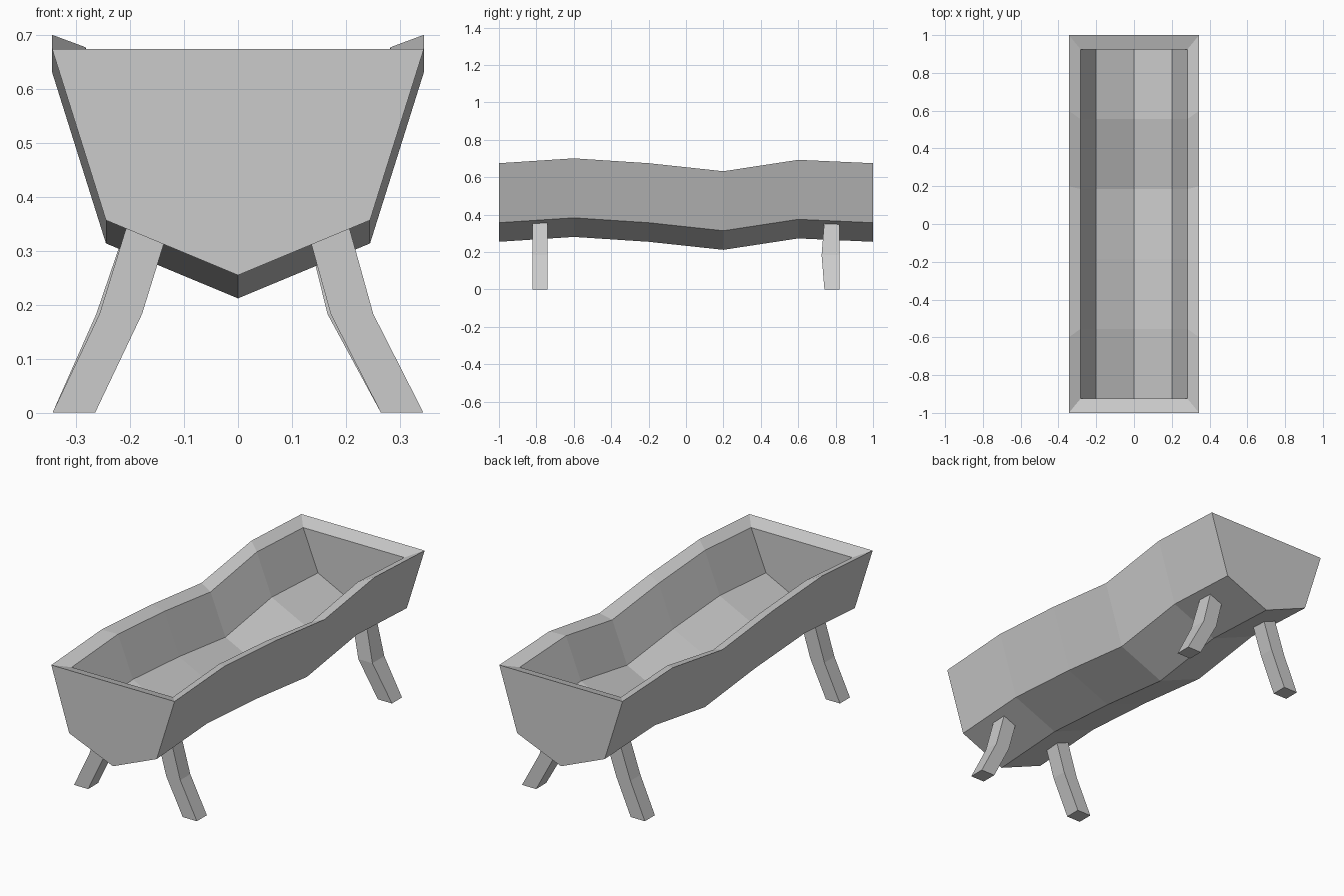
import bpy
import bmesh

cube = bpy.data.objects.get("Cube")
if cube:
    bpy.data.objects.remove(cube, do_unlink=True)

grey = bpy.data.materials.new("plain_grey")
grey.use_nodes = True
COLOUR = (0.6, 0.6, 0.6, 1)
grey.diffuse_color = COLOUR
grey.node_tree.nodes["Principled BSDF"].inputs["Base Color"].default_value = COLOUR


def finish(name, bm):
    bmesh.ops.recalc_face_normals(bm, faces=bm.faces)
    mesh = bpy.data.meshes.new(name)
    bm.to_mesh(mesh)
    bm.free()
    mesh.materials.append(grey)
    obj = bpy.data.objects.new(name, mesh)
    bpy.context.collection.objects.link(obj)
    return obj


def bridge(bm, a, b):
    """Join two open or closed strips of vertices with quads."""
    for i in range(len(a) - 1):
        bm.faces.new((a[i], a[i + 1], b[i + 1], b[i]))


# Trough: an outer and an inner shell sharing a wavy line, joined by the rim
WAVE = [(-1, 0), (-0.6, 0.026), (-0.2, 0), (0.2, -0.043), (0.6, 0.018), (1, 0)]
OUTER = [(0.345, 0.675), (0.245, 0.357), (0, 0.255)]
INNER = [(0.283, 0.652), (0.2, 0.445), (0, 0.345)]


def shell(bm, half, y_scale):
    profile = half + [(-x, z) for x, z in reversed(half[:-1])]
    rings = [[bm.verts.new((x, y * y_scale, z + dz)) for x, z in profile]
             for y, dz in WAVE]
    for a, b in zip(rings, rings[1:]):
        bridge(bm, a, b)
    bm.faces.new(rings[0])
    bm.faces.new(rings[-1])
    # rim loop around the open top
    return ([r[0] for r in rings] + [r[-1] for r in reversed(rings)] + [rings[0][0]])


bm = bmesh.new()
bridge(bm, shell(bm, OUTER, 1), shell(bm, INNER, 0.925))
finish("trough", bm)


# Legs: bent square posts, splayed outwards and sunk into the trough floor
def leg(name, side, end, knee_x=0, knee_y=0):
    bm = bmesh.new()
    rings = []
    for x, inner_y, z in [(0.265, 0.74, 0), (0.172 + knee_x, 0.74 + knee_y, 0.183),
                          (0.12, 0.74, 0.37)]:
        corners = [(x, inner_y), (x + 0.079, inner_y), (x + 0.079, 0.82), (x, 0.82)]
        rings.append([bm.verts.new((side * cx, end * cy, z)) for cx, cy in corners])
    for a, b in zip(rings, rings[1:]):
        bridge(bm, a + a[:1], b + b[:1])
    bm.faces.new(rings[0])
    bm.faces.new(rings[-1])
    finish(name, bm)


leg("front_left_leg", 1, -1)
leg("front_right_leg", -1, -1, 0.006)
leg("back_left_leg", 1, 1, -0.006, -0.015)
leg("back_right_leg", -1, 1, 0.012)
